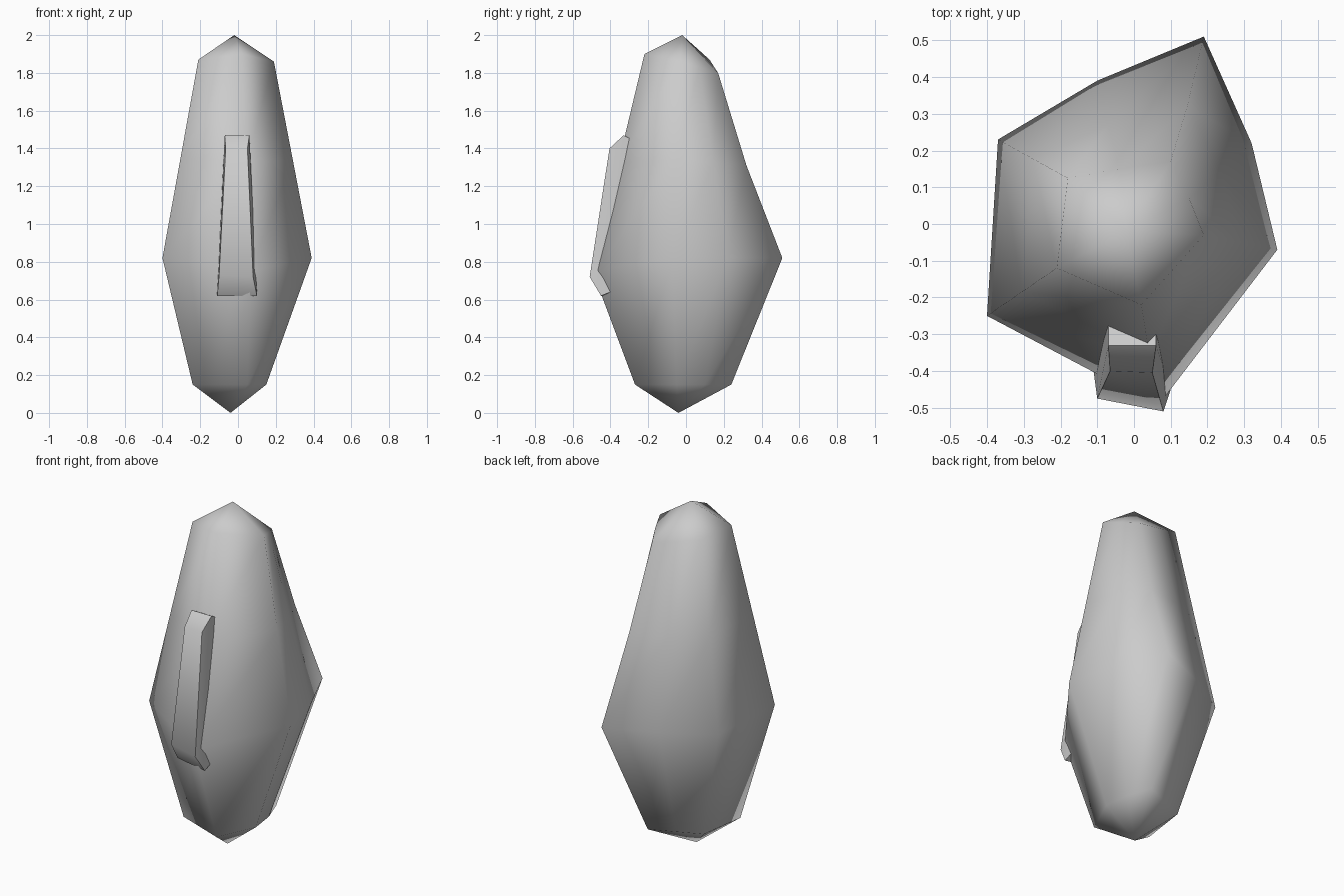
import bpy
import bmesh
from mathutils import Vector

cube = bpy.data.objects.get("Cube")
if cube:
    bpy.data.objects.remove(cube, do_unlink=True)

stone = bpy.data.materials.new("pale_grey_stone")
stone.use_nodes = True
grey = (0.6, 0.6, 0.6, 1)
stone.diffuse_color = grey
stone.node_tree.nodes["Principled BSDF"].inputs["Base Color"].default_value = grey


def add_object(name, bm):
    """Turn a bmesh into a smooth shaded object."""
    bmesh.ops.recalc_face_normals(bm, faces=bm.faces)
    for face in bm.faces:
        face.smooth = True
    mesh = bpy.data.meshes.new(name)
    bm.to_mesh(mesh)
    bm.free()
    mesh.materials.append(stone)
    obj = bpy.data.objects.new(name, mesh)
    bpy.context.collection.objects.link(obj)
    return obj


# Body corners, anticlockwise: lower, widest and upper ring
lower = [(-.24, -.16, .15), (.05, -.27, .15), (.15, -.05, .15), (.13, .1, .15),
         (.08, .24, .15), (-.06, .18, .15), (-.2, .12, .15)]
widest = [(-.4, -.25, .82), (.065, -.495, .75), (.39, -.07, .82), (.32, .22, .82),
          (.19, .51, .82), (-.1, .39, .82), (-.37, .23, .82)]
upper = [(-.21, -.12, 1.87), (.02, -.22, 1.9), (.19, -.03, 1.86), (.15, .07, 1.83),
         (.1, .17, 1.8), (-.04, .15, 1.83), (-.18, .125, 1.87)]

# Waist between widest and upper ring, slightly hollow on the back spur
waist = [Vector(a).lerp(Vector(b), 0.5) for a, b in zip(widest, upper)]
waist[4].y -= 0.02

bm = bmesh.new()
rings = [[bm.verts.new(p) for p in ring] for ring in (lower, widest, waist, upper)]
count = len(lower)
for below, above in zip(rings, rings[1:]):
    for i in range(count):
        j = (i + 1) % count
        bm.faces.new((below[i], below[j], above[j], above[i]))

# Pointed ends
for ring, tip in ((rings[0], (-.04, -.04, 0)), (rings[-1], (-.02, -.02, 2))):
    point = bm.verts.new(tip)
    for i in range(count):
        bm.faces.new((ring[i], ring[(i + 1) % count], point))
add_object("crystal_body", bm)

# Raised slab on the front
outline = [(-.07, -.33, 1.47), (.06, -.33, 1.47), (-.065, -.4, 1.4), (.05, -.405, 1.4),
           (-.1, -.475, .73), (.08, -.51, .72), (-.11, -.4, .62), (.1, -.45, .62),
           (-.07, -.2, 1.4), (.06, -.2, 1.4), (-.11, -.25, .7), (.1, -.25, .7)]
bm = bmesh.new()
for p in outline:
    bm.verts.new(p)
bmesh.ops.convex_hull(bm, input=bm.verts)
slab = add_object("front_slab", bm)
bpy.context.view_layer.objects.active = slab
slab.select_set(True)
bpy.ops.object.shade_smooth_by_angle(angle=0.7)
